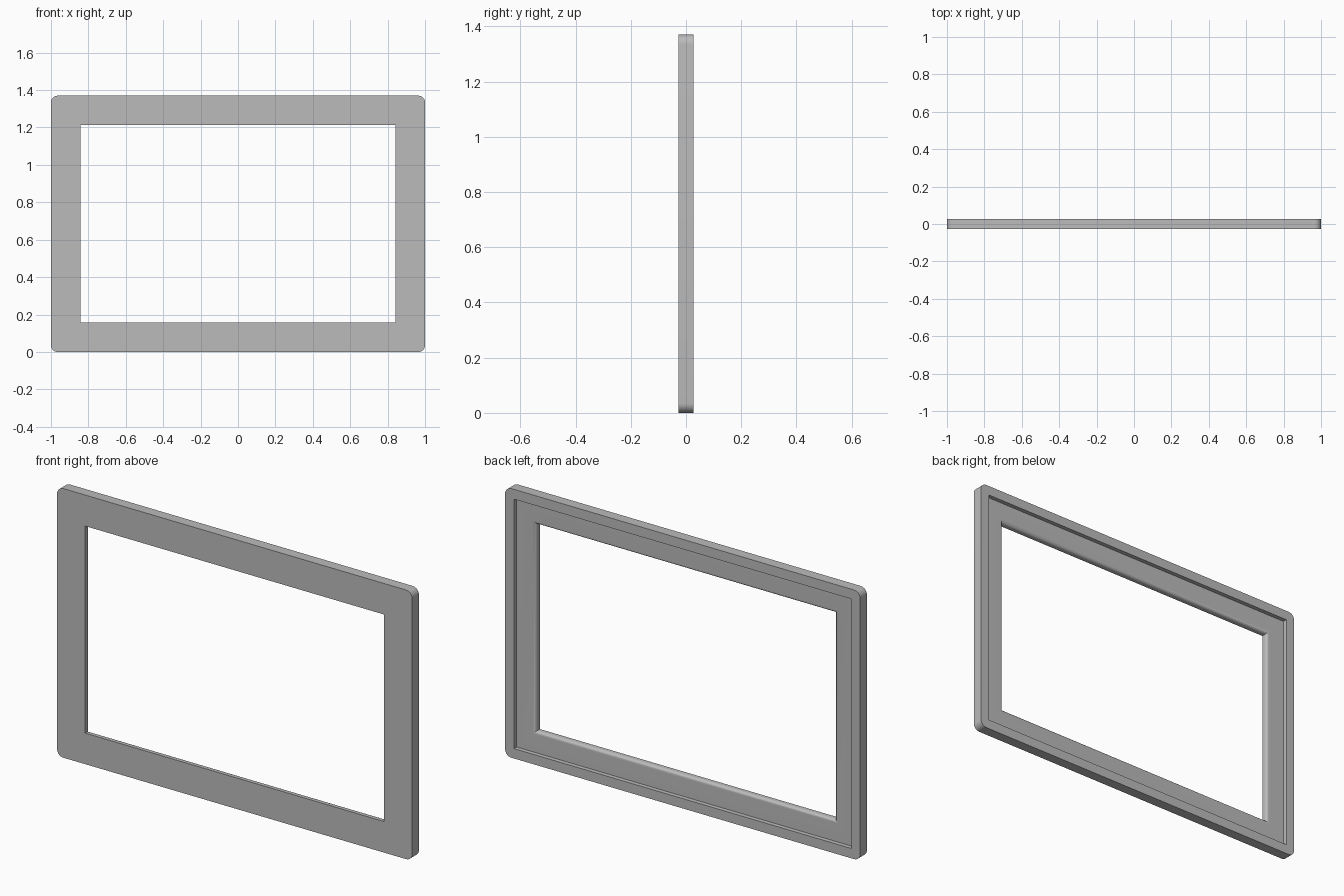
import bpy, bmesh, math

if "Cube" in bpy.data.objects:
    bpy.data.objects.remove(bpy.data.objects["Cube"], do_unlink=True)

HALF_W, HALF_H = 1.0, 0.685
FRONT, BACK, FLOOR = -0.027, 0.027, 0.005
CORNER, RIM, BORDER, FILLET = 0.035, 0.05, 0.158, 0.016
STEPS = 8


def ring(bm, inset, y, radius):
    """One rectangular loop of the frame, with optional rounded corners."""
    verts = []
    for k, (sx, sz) in enumerate([(1, 1), (-1, 1), (-1, -1), (1, -1)]):
        cx = sx * (HALF_W - inset - radius)
        cz = HALF_H + sz * (HALF_H - inset - radius)
        for i in range(STEPS + 1):
            a = math.pi / 2 * (k + i / STEPS)
            verts.append(bm.verts.new((cx + radius * math.cos(a), y, cz + radius * math.sin(a))))
    return verts


# Cross-section of the moulding: distance in from the edge, depth, corner radius
profile = [(0, FRONT, CORNER), (0, BACK, CORNER), (RIM, BACK, 0), (RIM, FLOOR, 0)]
for i in range(STEPS + 1):
    a = math.pi / 2 * (1 - i / STEPS)
    profile.append((BORDER - FILLET + FILLET * math.cos(a),
                    FLOOR - FILLET + FILLET * math.sin(a), 0))
profile.append((BORDER, FRONT, 0))

# Join the loops all the way around the section
bm = bmesh.new()
rings = [ring(bm, *p) for p in profile]
for r, loop in enumerate(rings):
    following = rings[(r + 1) % len(rings)]
    for i in range(len(loop)):
        j = (i + 1) % len(loop)
        bm.faces.new((loop[i], loop[j], following[j], following[i]))
bmesh.ops.remove_doubles(bm, verts=bm.verts, dist=1e-5)
bmesh.ops.recalc_face_normals(bm, faces=bm.faces)

mesh = bpy.data.meshes.new("frame")
bm.to_mesh(mesh)
bm.free()
frame = bpy.data.objects.new("frame", mesh)
bpy.context.collection.objects.link(frame)

# Plain grey finish
grey = bpy.data.materials.new("grey")
grey.use_nodes = True
colour = (0.5, 0.5, 0.5, 1)
grey.diffuse_color = colour
grey.node_tree.nodes["Principled BSDF"].inputs["Base Color"].default_value = colour
mesh.materials.append(grey)

# Smooth the rounded corners and inner fillet, keep the edges crisp
bpy.ops.object.select_all(action="DESELECT")
frame.select_set(True)
bpy.context.view_layer.objects.active = frame
bpy.ops.object.shade_smooth_by_angle(angle=math.radians(30))
